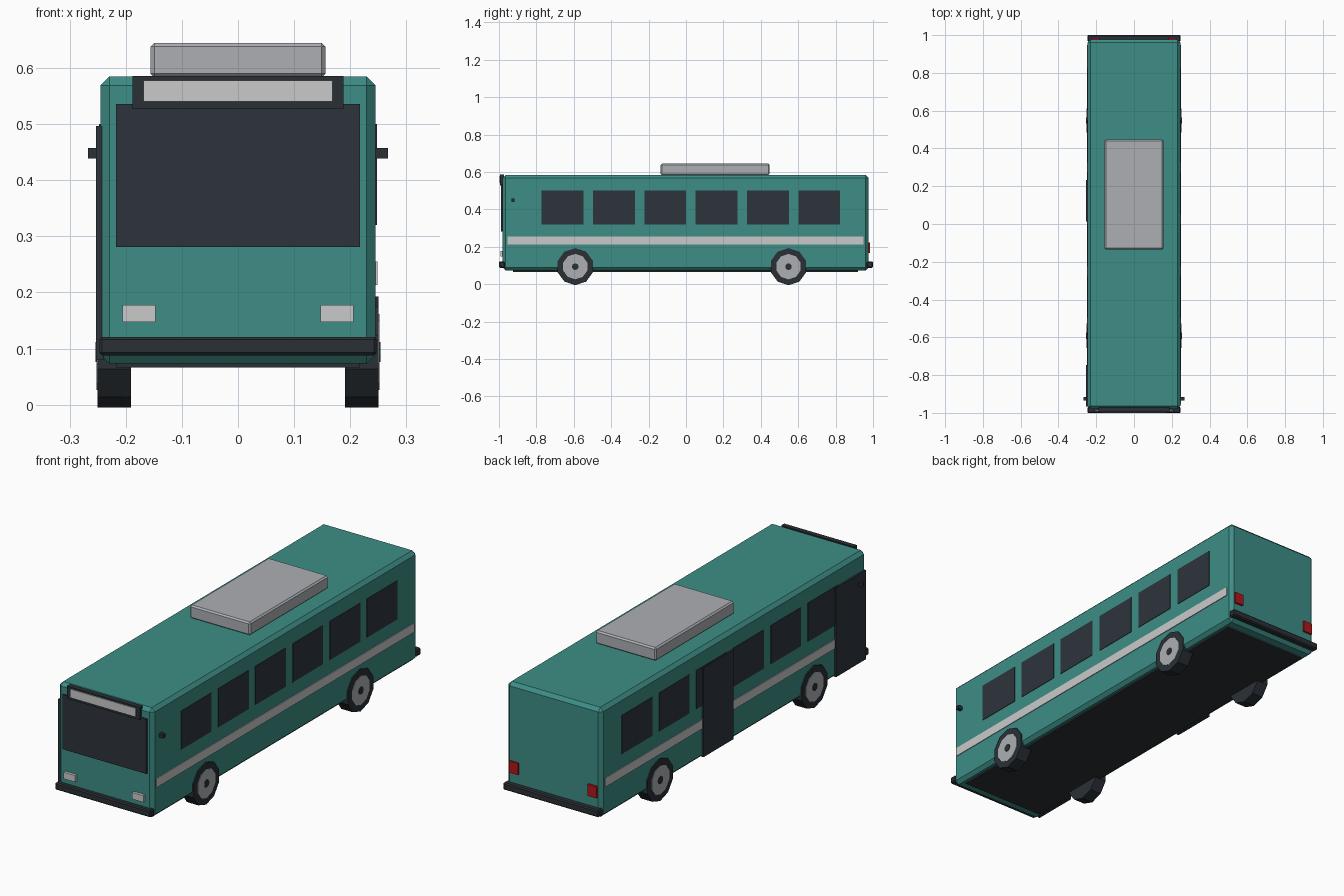
import bpy
import math
from mathutils import Matrix

cube = bpy.data.objects.get("Cube")
if cube:
    bpy.data.objects.remove(cube, do_unlink=True)


def material(name, *srgb):
    linear = [((c / 255 + 0.055) / 1.055) ** 2.4 for c in srgb] + [1.0]
    mat = bpy.data.materials.new(name)
    mat.use_nodes = True
    mat.diffuse_color = linear
    mat.node_tree.nodes["Principled BSDF"].inputs["Base Color"].default_value = linear
    return mat


teal = material("teal paint", 61, 141, 134)
glass = material("dark glass", 45, 52, 60)
rubber = material("black rubber", 42, 48, 54)
light = material("pale trim", 202, 202, 202)
metal = material("grey metal", 172, 175, 180)
red = material("red lens", 178, 22, 27)


def box(name, mat, x, y, z, bevel=0):
    """Box from (low, high) spans on each axis, with an optional chamfer."""
    spans = (x, y, z)
    size = [hi - lo for lo, hi in spans]
    bpy.ops.mesh.primitive_cube_add(size=1, location=[(lo + hi) / 2 for lo, hi in spans])
    obj = bpy.context.object
    obj.name = name
    obj.data.transform(Matrix.Diagonal((*size, 1)))
    obj.data.materials.append(mat)
    if bevel:
        mod = obj.modifiers.new("chamfer", "BEVEL")
        mod.width = bevel
        mod.segments = 1
    return obj


def mirrored(side, lo, hi):
    return tuple(sorted((side * lo, side * hi)))


def disc(name, mat, side, inner, outer, y, radius, sides):
    """Cylinder along x with a flat facet at the bottom."""
    bpy.ops.mesh.primitive_cylinder_add(
        vertices=sides, radius=radius, depth=outer - inner,
        location=(side * (inner + outer) / 2, y, WHEEL_Z))
    obj = bpy.context.object
    obj.name = name
    obj.data.transform(Matrix.Rotation(math.pi / 2, 4, "Y") @ Matrix.Rotation(math.pi / sides, 4, "Z"))
    obj.data.materials.append(mat)


WHEEL_Z = 0.094
HALF = 0.245

# Body shell, floor and roof unit
box("body", teal, (-HALF, HALF), (-0.98, 0.976), (0.073, 0.585), 0.016)
box("underbody", rubber, (-0.217, 0.217), (-0.925, 0.92), (0.066, 0.09))
box("roof_unit", metal, (-0.156, 0.156), (-0.135, 0.447), (0.583, 0.645), 0.007)

# Bumpers
box("front_bumper", rubber, (-0.247, 0.247), (-1.0, -0.968), (0.088, 0.121), 0.005)
box("rear_bumper", rubber, (-0.247, 0.247), (0.966, 1.0), (0.088, 0.121), 0.005)

# Windscreen and destination sign
box("windscreen", glass, (-0.217, 0.217), (-0.988, -0.975), (0.281, 0.536))
box("sign_housing", rubber, (-0.188, 0.188), (-0.994, -0.972), (0.527, 0.586))
box("sign_panel", light, (-0.168, 0.168), (-0.998, -0.99), (0.54, 0.578))

# Parts repeated on both sides
for side, label in ((1, "left"), (-1, "right")):
    box(f"{label}_stripe", light, mirrored(side, 0.24, 0.2485), (-0.955, 0.948), (0.213, 0.255))
    for i in range(6):
        centre = -0.66 + i * 0.2745
        box(f"{label}_window_{i + 1}", glass, mirrored(side, 0.24, 0.2475),
            (centre - 0.112, centre + 0.112), (0.32, 0.5))
    box(f"{label}_headlight", light, mirrored(side, 0.147, 0.206), (-0.993, -0.975), (0.147, 0.178))
    box(f"{label}_taillight", red, mirrored(side, 0.18, 0.226), (0.97, 0.985), (0.168, 0.222))
    box(f"{label}_mirror", rubber, mirrored(side, 0.24, 0.267), (-0.934, -0.917), (0.439, 0.457))
    for axle, y in (("front", -0.592), ("rear", 0.548)):
        disc(f"{axle}_{label}_tyre", rubber, side, 0.191, 0.25, y, 0.099, 10)
        disc(f"{axle}_{label}_rim", metal, side, 0.22, 0.252, y, 0.068, 10)
        disc(f"{axle}_{label}_hub", rubber, side, 0.22, 0.254, y, 0.018, 10)

# Passenger doors on the right side only
for name, y in (("front_door", -0.857), ("middle_door", 0.122)):
    box(name, glass, (-0.253, -0.24), (y - 0.11, y + 0.11), (0.08, 0.497))
